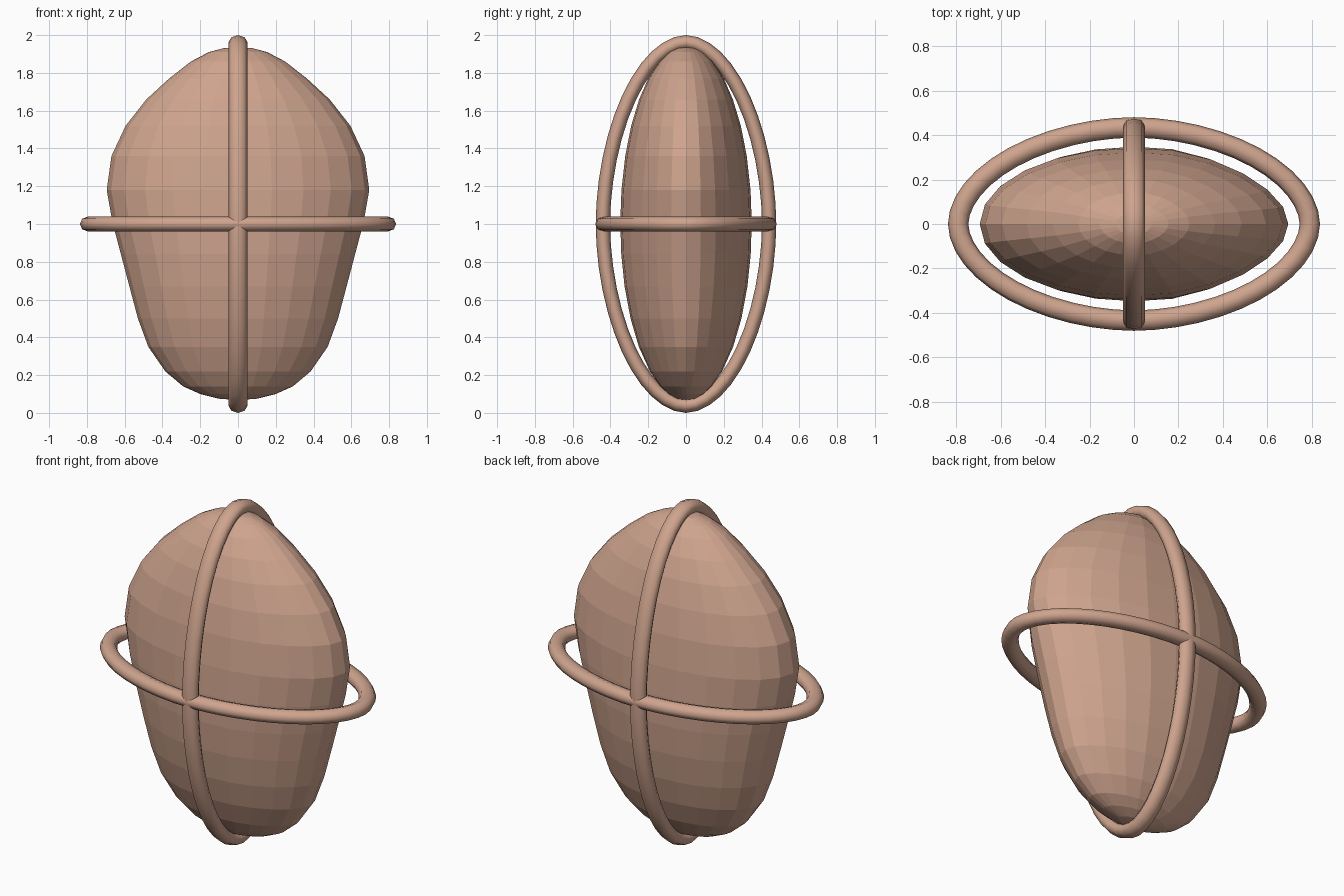
import bpy, bmesh
from math import sin, cos, pi, sqrt, copysign

if "Cube" in bpy.data.objects:
    bpy.data.objects.remove(bpy.data.objects["Cube"])

skin = bpy.data.materials.new("clay")
skin.diffuse_color = (0.62, 0.37, 0.27, 1)
skin.use_nodes = True
skin.node_tree.nodes["Principled BSDF"].inputs["Base Color"].default_value = skin.diffuse_color


def finish(name, bm, smooth):
    bmesh.ops.recalc_face_normals(bm, faces=bm.faces)
    me = bpy.data.meshes.new(name)
    bm.to_mesh(me)
    bm.free()
    me.materials.append(skin)
    ob = bpy.data.objects.new(name, me)
    bpy.context.collection.objects.link(ob)
    for p in me.polygons:
        p.use_smooth = smooth
    return ob


def bridge(bm, a, b):
    n = len(a)
    for i in range(n):
        bm.faces.new((a[i], a[(i + 1) % n], b[(i + 1) % n], b[i]))


# Flattened egg body: (height, half width) profile with oval sections
profile = [(0.075, 0.10), (0.10, 0.20), (0.14, 0.29), (0.22, 0.385),
           (0.35, 0.475), (0.50, 0.53), (0.67, 0.575), (0.84, 0.62),
           (1.01, 0.665), (1.18, 0.695), (1.36, 0.67), (1.52, 0.595),
           (1.66, 0.485), (1.77, 0.365), (1.86, 0.25), (1.91, 0.155),
           (1.93, 0.08)]
SEG = 24
bm = bmesh.new()
rings = []
for z, w in profile:
    d = 0.348 * sqrt(max(0, 1 - ((z - 1.003) / 0.937) ** 2))
    ring = []
    for i in range(SEG):
        c, s = cos(2 * pi * i / SEG), sin(2 * pi * i / SEG)
        taper = 1 + 0.06 * c - 0.2 * c * c if c > 0 else 1
        ring.append(bm.verts.new((w * c, d * s * taper, z)))
    if rings:
        bridge(bm, rings[-1], ring)
    rings.append(ring)
for ring, z in ((rings[0], 0.068), (rings[-1], 1.938)):
    pole = bm.verts.new((0, 0, z))
    for i in range(SEG):
        bm.faces.new((ring[i], ring[(i + 1) % SEG], pole))
finish("egg_body", bm, False)


# Oval hoop of octagonal tube; to_xyz maps (u, v, side) to the hoop's plane
def hoop(name, ru, rv, tube, side, to_xyz, n=48, sides=8, power=1.07):
    bm = bmesh.new()
    loops = []
    for i in range(n):
        t = 2 * pi * i / n
        c, s = [copysign(abs(k) ** power, k) for k in (cos(t), sin(t))]
        nu, nv = cos(t) / ru, sin(t) / rv
        l = sqrt(nu * nu + nv * nv)
        loop = []
        for j in range(sides):
            a = 2 * pi * j / sides
            r = tube * cos(a)
            loop.append(bm.verts.new(to_xyz(ru * c + r * nu / l,
                                            rv * s + r * nv / l,
                                            side * sin(a))))
        loops.append(loop)
    for i in range(n):
        bridge(bm, loops[i], loops[(i + 1) % n])
    finish(name, bm, True)


hoop("level_hoop", 0.792, 0.435, 0.046, 0.04, lambda u, v, k: (u, v, 1 + k))
hoop("upright_hoop", 0.44, 0.962, 0.038, 0.05, lambda u, v, k: (k, u, 1 + v))
